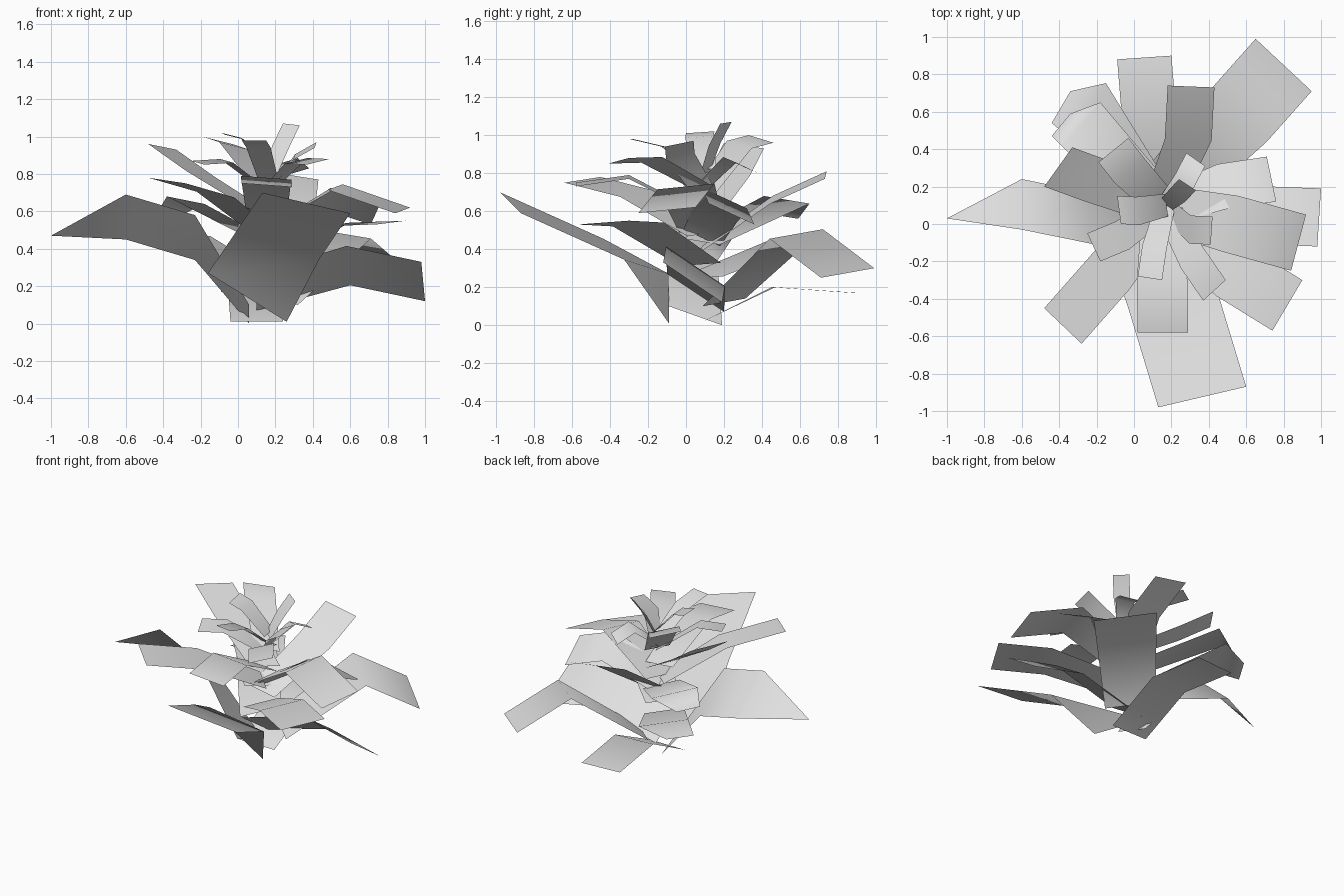
import bpy
from mathutils import Vector

default_cube = bpy.data.objects.get("Cube")
if default_cube:
    bpy.data.objects.remove(default_cube, do_unlink=True)

# One matte grey for the whole plant
grey = bpy.data.materials.new("leaf_grey")
grey.use_nodes = True
grey.diffuse_color = (0.75, 0.75, 0.75, 1)
shader = next(n for n in grey.node_tree.nodes if n.type == "BSDF_PRINCIPLED")
shader.inputs["Base Color"].default_value = grey.diffuse_color


def stem_point(height):
    """Point on the slightly leaning plant axis where a leaf is attached."""
    return Vector((0.1 + height * 0.09, 0.06 + height * 0.05, height))


def leaf(name, tip_left, tip_right, bend, base,
         base_half=None, widen=1.0, point=None):
    """Folded strip: base row on the stem, bend row, tip row, optional point."""
    tip_left, tip_right = Vector(tip_left), Vector(tip_right)
    tip_half = (tip_right - tip_left) / 2
    bend_half = tip_half * widen
    base = Vector(base) if isinstance(base, tuple) else stem_point(base)
    base_half = Vector(base_half) if base_half else bend_half * 0.8
    rows = [
        (base, base_half),
        (Vector(bend), bend_half),
        ((tip_left + tip_right) / 2, tip_half),
    ]
    points = []
    for centre, half in rows:
        points += [centre - half, centre + half]
    faces = [(i, i + 1, i + 3, i + 2) for i in (0, 2)]
    if point:
        faces.append((len(points) - 2, len(points) - 1, len(points)))
        points.append(Vector(point))
    mesh = bpy.data.meshes.new(name)
    mesh.from_pydata(points, [], faces)
    mesh.materials.append(grey)
    for polygon in mesh.polygons:
        polygon.use_smooth = True
    mesh.update()
    blade = bpy.data.objects.new(name, mesh)
    bpy.context.collection.objects.link(blade)


# Lowest ring: long broad leaves
leaf("low_leaf_front",
     tip_left=(.13, -.98, .7), tip_right=(.6, -.87, .59),
     bend=(.2, -.38, .4), base=(.05, -.09, .14), base_half=(.21, 0, -.13))
leaf("low_leaf_right_side",
     tip_left=(-.6, .24, .45), tip_right=(-.6, -.03, .69),
     bend=(-.23, .03, .46), base=(.06, .05, .05),
     base_half=(0, -.14, .05), point=(-1, .03, .47))
leaf("low_leaf_left_side",
     tip_left=(.98, -.12, .33), tip_right=(1, .19, .12),
     bend=(.59, .05, .31), base=(.1, .05, .17), base_half=(0, .15, -.1))
leaf("low_leaf_back_left",
     tip_left=(.95, .71, .25), tip_right=(.65, .99, .3),
     bend=(.56, .58, .48), base=(.2, .2, .12))
leaf("low_leaf_back",
     tip_left=(.2, .9, .17), tip_right=(-.09, .88, .17),
     bend=(.09, .46, .2), base=(.1, .07, .01), base_half=(-.14, 0, 0))
leaf("low_leaf_back_right",
     tip_left=(-.34, .71, .41), tip_right=(-.44, .54, .4),
     bend=(-.24, .6, .46), base=.25, widen=1.8)

# Middle ring: broad leaves bending outward
leaf("middle_leaf_front_left",
     tip_left=(.74, -.57, .53), tip_right=(.9, -.3, .55),
     bend=(.52, -.25, .53), base=.32)
leaf("middle_leaf_left_side",
     tip_left=(.84, -.25, .59), tip_right=(.92, .05, .62),
     bend=(.52, 0, .73), base=.5)
leaf("middle_leaf_back_left",
     tip_left=(.76, .12, .64), tip_right=(.71, .36, .53),
     bend=(.47, .2, .67), base=.46)
leaf("middle_leaf_front",
     tip_left=(.02, -.58, .75), tip_right=(.29, -.58, .73),
     bend=(.15, -.3, .78), base=.58)
leaf("middle_leaf_front_right",
     tip_left=(-.48, -.45, .78), tip_right=(-.28, -.64, .75),
     bend=(-.12, -.25, .69), base=.48)
leaf("middle_leaf_back",
     tip_left=(.43, .73, .77), tip_right=(.18, .74, .81),
     bend=(.29, .45, .66), base=.4)
leaf("middle_leaf_back_right",
     tip_left=(-.34, .59, .56), tip_right=(-.44, .47, .58),
     bend=(-.28, .53, .66), base=.44, widen=2)
leaf("middle_leaf_right_side",
     tip_left=(-.33, .41, .93), tip_right=(-.48, .2, .96),
     bend=(-.2, .23, .8), base=.58)

# Crown: small upright leaves
leaf("crown_leaf_right_side",
     tip_left=(-.09, .15, 1.02), tip_right=(-.07, 0, 1.01),
     bend=(.02, .07, .99), base=.82)
leaf("crown_leaf_front_right",
     tip_left=(-.25, -.05, .87), tip_right=(-.18, -.2, .85),
     bend=(-.06, -.06, .87), base=.7)
leaf("crown_leaf_front",
     tip_left=(.02, -.28, .98), tip_right=(.15, -.3, .98),
     bend=(.11, -.12, .94), base=.75)
leaf("crown_leaf_front_left",
     tip_left=(.37, -.41, .85), tip_right=(.49, -.3, .88),
     bend=(.31, -.18, .87), base=.72)
leaf("crown_leaf_left_side",
     tip_left=(.41, -.11, .94), tip_right=(.42, .04, .97),
     bend=(.3, -.03, .89), base=.7)
leaf("crown_leaf_back_left",
     tip_left=(.38, .31, .83), tip_right=(.28, .38, .8),
     bend=(.27, .23, .87), base=.74)
leaf("crown_leaf_back_right",
     tip_left=(-.03, .46, .96), tip_right=(-.19, .33, 1),
     bend=(-.02, .28, .95), base=.7)
leaf("crown_leaf_centre",
     tip_left=(.33, .18, 1.06), tip_right=(.24, .24, 1.07),
     bend=(.23, .15, .95), base=.8)
